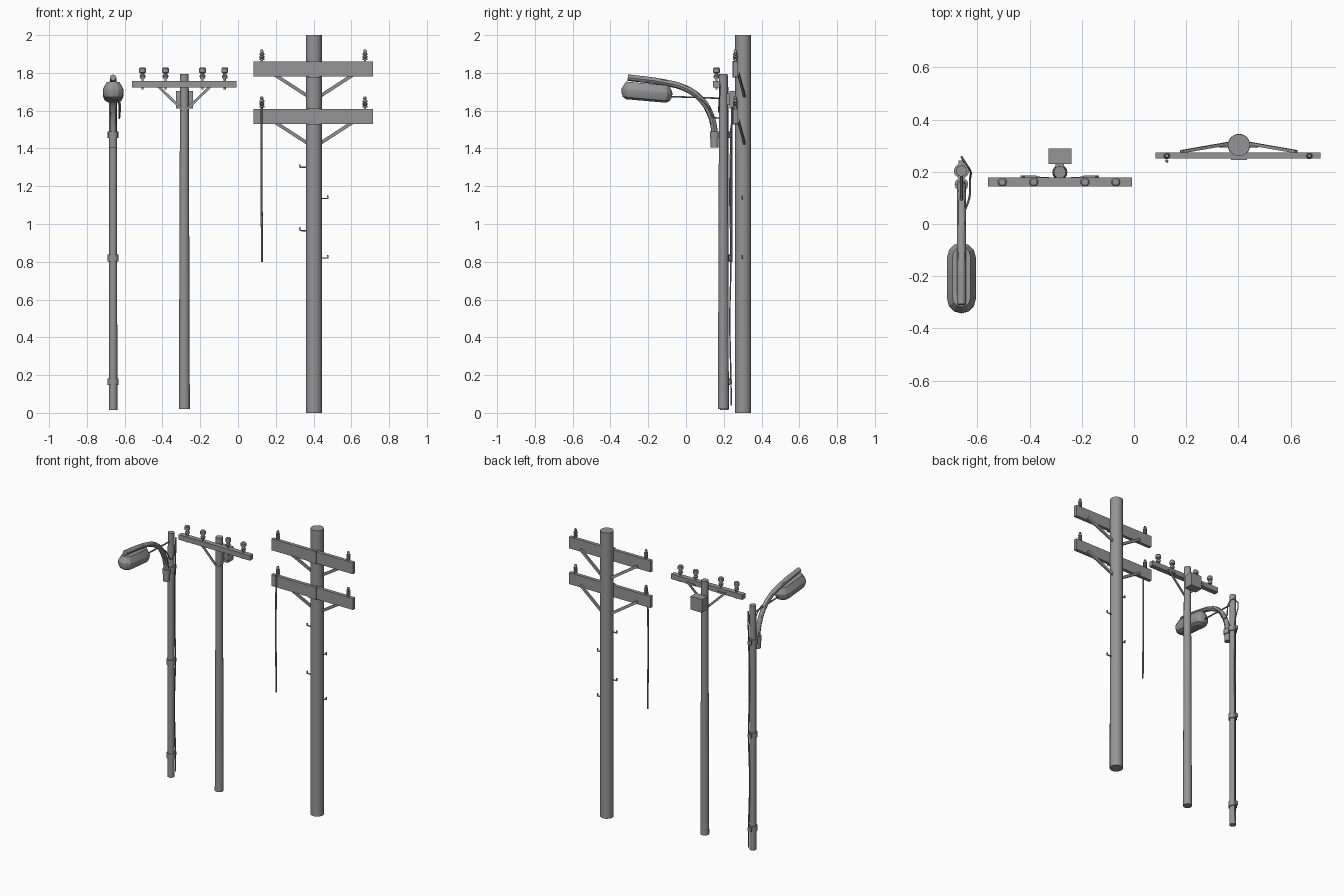
import bpy, bmesh, math
from mathutils import Vector, Matrix

cube = bpy.data.objects.get("Cube")
if cube:
    bpy.data.objects.remove(cube, do_unlink=True)

GREY = (0.3, 0.3, 0.3, 1)
grey = bpy.data.materials.new("plain_grey")
grey.use_nodes = True
grey.diffuse_color = GREY
grey.node_tree.nodes["Principled BSDF"].inputs["Base Color"].default_value = GREY


def add(name, bm, angle=35):
    """Turn a bmesh into a shaded object."""
    bmesh.ops.recalc_face_normals(bm, faces=bm.faces)
    mesh = bpy.data.meshes.new(name)
    bm.to_mesh(mesh)
    bm.free()
    mesh.polygons.foreach_set("use_smooth", [True] * len(mesh.polygons))
    mesh.set_sharp_from_angle(angle=math.radians(angle))
    mesh.materials.append(grey)
    ob = bpy.data.objects.new(name, mesh)
    bpy.context.collection.objects.link(ob)
    return ob


def loft(name, rings, angle=35):
    """Skin a stack of closed rings and cap both ends."""
    bm = bmesh.new()
    loops = [[bm.verts.new(p) for p in ring] for ring in rings]
    n = len(loops[0])
    for a, b in zip(loops, loops[1:]):
        for i in range(n):
            j = (i + 1) % n
            bm.faces.new((a[i], a[j], b[j], b[i]))
    bm.faces.new(loops[0])
    bm.faces.new(loops[-1])
    return add(name, bm, angle)


def lathe(name, x, y, profile, sides=16):
    """Turn a (radius, z) profile about a vertical axis."""
    turn = [math.tau * i / sides for i in range(sides)]
    return loft(name, [[(x + r * math.cos(t), y + r * math.sin(t), z) for t in turn]
                       for r, z in profile])


def box(name, x, y, z):
    """Box from (min, max) pairs."""
    bm = bmesh.new()
    bmesh.ops.create_cube(bm, size=1)
    for v in bm.verts:
        v.co = [(a + b) / 2 + c * (b - a) for (a, b), c in zip((x, y, z), v.co)]
    return add(name, bm)


def bar(name, start, end, width, depth):
    """Flat strip between two points, depth running along y."""
    a, b = Vector(start), Vector(end)
    d = (b - a).normalized()
    side = d.cross(Vector((0, 1, 0))).normalized() * width / 2
    out = Vector((0, depth / 2, 0))
    ring = [side + out, side - out, -side - out, out - side]
    return loft(name, [[a + p for p in ring], [b + p for p in ring]])


def tube(name, points, radius, smooth=True, res=2):
    """Round tube along a path, converted to a mesh."""
    cu = bpy.data.curves.new(name, "CURVE")
    cu.dimensions = "3D"
    cu.bevel_depth, cu.bevel_resolution = radius, res
    cu.use_fill_caps = True
    cu.resolution_u = 4
    sp = cu.splines.new("BEZIER" if smooth else "POLY")
    if smooth:
        sp.bezier_points.add(len(points) - 1)
        for p, co in zip(sp.bezier_points, points):
            p.co = co
            p.handle_left_type = p.handle_right_type = "AUTO"
    else:
        sp.points.add(len(points) - 1)
        for p, co in zip(sp.points, points):
            p.co = (*co, 1)
    tmp = bpy.data.objects.new(name, cu)
    bpy.context.collection.objects.link(tmp)
    bpy.context.view_layer.update()
    bm = bmesh.new()
    bm.from_mesh(tmp.to_mesh())
    tmp.to_mesh_clear()
    bpy.data.objects.remove(tmp, do_unlink=True)
    return add(name, bm, 45)


# Large pole with two plank crossarms
BX, BY = 0.402, 0.302
lathe("large_pole", BX, BY, [(0.043, 0), (0.042, 2)], 24)
for arm_z in (1.53, 1.78):
    top = arm_z + 0.08
    box("large_crossarm", (0.083, 0.715), (0.25, 0.274), (arm_z, top))
    box("crossarm_mount", (BX - 0.03, BX + 0.03), (0.246, 0.28), (arm_z - 0.004, top + 0.004))
    for s in (-1, 1):
        bar("large_brace", (BX + s * 0.22, 0.277, arm_z + 0.018),
            (BX + s * 0.03, 0.31, arm_z - 0.105), 0.018, 0.012)
        # Ribbed insulator
        prof = [(0.006, top - 0.01), (0.006, top + 0.008)]
        for i in range(3):
            z = top + 0.008 + i * 0.014
            prof += [(0.013, z), (0.013, z + 0.007), (0.008, z + 0.009)]
        prof += [(0.008, top + 0.052), (0.01, top + 0.054), (0.006, top + 0.064)]
        lathe("ribbed_insulator", BX - 0.003 + s * 0.273, 0.261, prof, 12)

# Hanging wire and climbing pegs
tube("hanging_wire", [(0.125, 0.243, 1.62), (0.125, 0.241, 1.2), (0.127, 0.241, 0.8)], 0.0055, res=1)
for i, z in enumerate((1.3, 1.135, 0.965, 0.82)):
    s = 1 if i % 2 else -1
    tube("climbing_peg", [(BX + s * 0.03, 0.298, z), (BX + s * 0.074, 0.298, z),
                          (BX + s * 0.074, 0.298, z + 0.016)], 0.005, False, 1)

# Middle pole with a slim crossarm
MX, MY = -0.284, 0.198
lathe("middle_pole", MX, MY, [(0.029, 0.02), (0.023, 1.795)], 16)
box("slim_crossarm", (-0.56, -0.008), (0.144, 0.178), (1.722, 1.757))
for s in (-1, 1):
    bar("slim_brace", (MX + s * 0.145, 0.181, 1.735), (MX, 0.173, 1.595), 0.014, 0.007)
    box("brace_foot", sorted((MX + s * 0.09, MX + s * 0.15)), (0.176, 0.185), (1.724, 1.736))
for x in (-0.505, -0.384, -0.188, -0.07):
    lathe("cup_insulator", x, 0.161,
          [(0.006, 1.712), (0.006, 1.77), (0.013, 1.771), (0.016, 1.784), (0.01, 1.79),
           (0.01, 1.798), (0.018, 1.802), (0.018, 1.822), (0.013, 1.828)], 12)
box("equipment_box", (-0.327, -0.239), (0.23, 0.29), (1.612, 1.705))
box("box_bracket", (MX - 0.016, MX + 0.016), (0.2, 0.235), (1.63, 1.69))

# Street light pole with clamp bands
LX, LY = -0.661, 0.203
lathe("light_pole", LX, LY, [(0.022, 0.015), (0.021, 1.725)], 16)
for z in (0.165, 0.82, 1.472):
    lathe("clamp_band", LX, LY, [(0.029, z - 0.018), (0.029, z + 0.018)], 12)
    box("band_buckle", (LX - 0.012, LX + 0.012), (0.225, 0.244), (z - 0.013, z + 0.013))

# Curved lamp arm with its socket and strut
lathe("arm_socket", LX, 0.152, [(0.021, 1.405), (0.021, 1.455), (0.026, 1.456),
                                (0.026, 1.49), (0.018, 1.491)], 12)
tube("lamp_arm", [(LX, 0.152, 1.42), (LX, 0.148, 1.51), (LX, 0.125, 1.59), (LX, 0.08, 1.66),
                  (LX, 0.0, 1.717), (LX, -0.12, 1.75), (LX, -0.308, 1.775)], 0.017)
tube("lamp_strut", [(LX, -0.09, 1.675), (LX, 0.2, 1.665)], 0.005, False, 1)


# Faceted lamp head, a stack of stadium outlines tilted up at the front
def stadium(w, l, z):
    pts = []
    for end in (0, 1):
        for i in range(7):
            t = math.pi * (end + i / 6)
            y = (l - w) * (1 - 2 * end) + w * math.sin(t)
            pts.append(Vector((w * math.cos(t), y, z)))
    return pts


place = Matrix.Translation((LX, -0.207, 1.698)) @ Matrix.Rotation(math.radians(-5), 4, "X")
loft("lamp_head", [[place @ p for p in stadium(*r)] for r in
                   [(0.028, 0.105, -0.047), (0.046, 0.125, -0.036), (0.055, 0.135, -0.012),
                    (0.055, 0.135, 0.008), (0.034, 0.115, 0.046)]], 25)

# Feed cable looping from the arm and running down the back of the pole
tube("feed_cable", [(LX + 0.01, 0.045, 1.685), (LX + 0.03, 0.1, 1.64), (LX + 0.033, 0.17, 1.56),
                    (LX + 0.033, 0.205, 1.66), (LX + 0.015, 0.235, 1.68), (LX + 0.01, 0.237, 1.5),
                    (LX + 0.008, 0.232, 1.15), (LX + 0.01, 0.238, 0.82), (LX + 0.006, 0.232, 0.5),
                    (LX + 0.01, 0.238, 0.165), (LX + 0.008, 0.24, 0.04)], 0.004, res=1)
